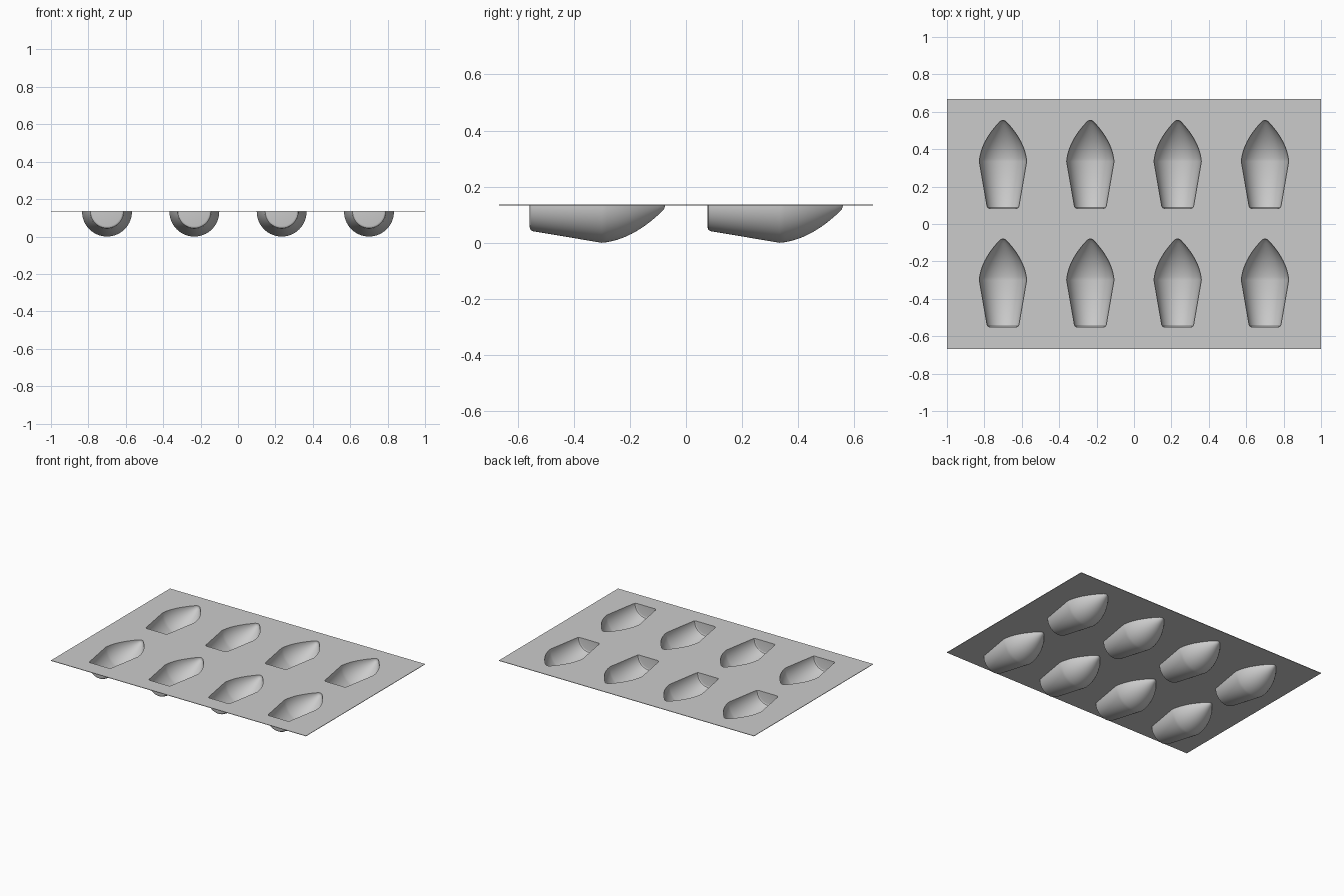
import bpy
import bmesh
import math

cube = bpy.data.objects.get("Cube")
if cube:
    bpy.data.objects.remove(cube, do_unlink=True)

# Main dimensions
HALF_X, HALF_Y = 1.0, 0.667
RADIUS, WALL, SHEET = 0.1333, 0.0067, 0.0033
AXIS_Z = RADIUS
BASE_R, SHOULDER_Y, NOSE = 0.09, 0.257, 0.236
COLUMNS = [(i - 1.5) * 0.467 for i in range(4)]
ROWS = [-0.557, 0.077]          # y of each pocket's flat base
SEGMENTS = 40


def pocket_profile(inset):
    """Distance along the pocket and radius: rounded base, taper, pointed nose."""
    r, rb, nose = RADIUS - inset, BASE_R - inset, NOSE - inset * 0.8
    taper = (r - rb) / SHOULDER_Y
    pts = [(inset, 0), (inset, rb - 0.012), (inset + 0.001, rb - 0.007),
           (inset + 0.004, rb - 0.002), (inset + 0.012, rb + 0.012 * taper),
           (SHOULDER_Y, r)]
    for i in range(1, 13):
        t = 0.92 * i / 12
        pts.append((SHOULDER_Y + nose * t, r * (1 - 0.15 * t - 0.85 * t * t)))
    y, tip = pts[-1]
    pts += [(y + 0.004, tip * 0.72), (y + 0.007, tip * 0.36), (y + 0.008, 0)]
    return pts


def add_pocket(bm, profile, x, y, lift):
    """Half turn of the profile, with rim edges raised by lift."""
    rings = []
    for along, r in profile:
        ring = []
        for s in range(SEGMENTS + 1):
            a = math.pi * s / SEGMENTS
            ring.append((x + r * math.cos(a), y + along, AXIS_Z - r * math.sin(a)))
        if lift:
            ring.insert(0, (x + r, y + along, AXIS_Z + lift))
            ring.append((x - r, y + along, AXIS_Z + lift))
        rings.append([bm.verts.new(p) for p in ring])
    for a, b in zip(rings, rings[1:]):
        for i in range(len(a) - 1):
            bm.faces.new((a[i], a[i + 1], b[i + 1], b[i]))


def add_layer(bm, inset, lift):
    """One skin of the tray: eight pockets and the flat sheet around them."""
    layer = bmesh.new()
    profile = pocket_profile(inset)
    for x in COLUMNS:
        for y in ROWS:
            add_pocket(layer, profile, x, y, lift)
    bmesh.ops.remove_doubles(layer, verts=layer.verts, dist=0.00005)
    bmesh.ops.dissolve_degenerate(layer, edges=layer.edges, dist=0.00001)
    edges = [e for e in layer.edges if e.is_boundary]
    z = AXIS_Z + lift
    corners = [layer.verts.new((sx * HALF_X, sy * HALF_Y, z))
               for sx, sy in ((-1, -1), (1, -1), (1, 1), (-1, 1))]
    edges += [layer.edges.new((corners[i], corners[(i + 1) % 4])) for i in range(4)]
    bmesh.ops.triangle_fill(layer, use_beauty=True, use_dissolve=False,
                            edges=edges, normal=(0, 0, 1))
    temp = bpy.data.meshes.new("layer")
    layer.to_mesh(temp)
    layer.free()
    bm.from_mesh(temp)
    bpy.data.meshes.remove(temp)


# Underside skin, upper skin, and the edge joining them
bm = bmesh.new()
add_layer(bm, 0, 0)
add_layer(bm, WALL, SHEET)
rim = [e for e in bm.edges if e.is_boundary]
bmesh.ops.bridge_loops(bm, edges=rim)
bmesh.ops.recalc_face_normals(bm, faces=bm.faces)

mesh = bpy.data.meshes.new("mould_tray")
bm.to_mesh(mesh)
bm.free()
tray = bpy.data.objects.new("mould_tray", mesh)
bpy.context.collection.objects.link(tray)

# Plain grey material
grey = bpy.data.materials.new("light_grey")
grey.use_nodes = True
color = (0.6, 0.6, 0.6, 1)
grey.diffuse_color = color
grey.node_tree.nodes["Principled BSDF"].inputs["Base Color"].default_value = color
mesh.materials.append(grey)

# Smooth pockets with crisp rims
bpy.ops.object.select_all(action="DESELECT")
tray.select_set(True)
bpy.context.view_layer.objects.active = tray
bpy.ops.object.shade_smooth_by_angle(angle=math.radians(30))
